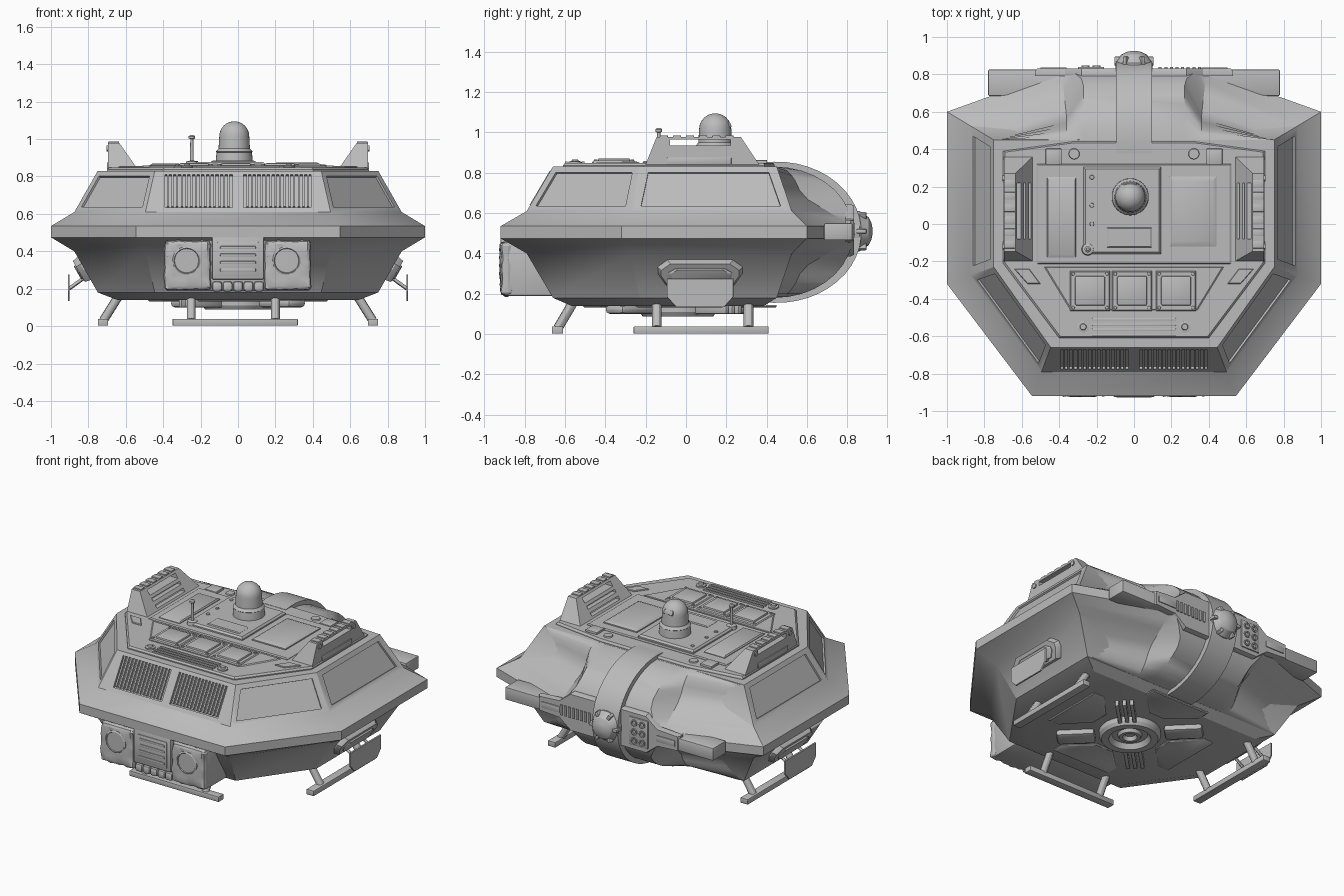
import bpy, bmesh, math
from mathutils import Matrix, Vector, Euler

if "Cube" in bpy.data.objects:
    bpy.data.objects.remove(bpy.data.objects["Cube"])

GREY = (0.5, 0.5, 0.5, 1)
grey = bpy.data.materials.new("plain_grey")
grey.use_nodes = True
grey.diffuse_color = GREY
grey.node_tree.nodes["Principled BSDF"].inputs["Base Color"].default_value = GREY


def finish(name, bm, recalc=True):
    if recalc:
        bmesh.ops.recalc_face_normals(bm, faces=bm.faces)
    me = bpy.data.meshes.new(name)
    bm.to_mesh(me)
    bm.free()
    me.materials.append(grey)
    me.shade_smooth()
    me.set_sharp_from_angle(angle=math.radians(30))
    bpy.context.collection.objects.link(bpy.data.objects.new(name, me))


def box(name, loc, size, bevel=0.0, rot=(0, 0, 0)):
    bm = bmesh.new()
    bmesh.ops.create_cube(bm, size=1, matrix=Matrix.Diagonal((*size, 1)))
    if bevel:
        bmesh.ops.bevel(bm, geom=bm.edges[:], offset=bevel, segments=2, profile=0.5, affect='EDGES')
    bm.transform(Matrix.Translation(loc) @ Euler(rot).to_matrix().to_4x4())
    finish(name, bm)


def loft(name, rings):
    bm = bmesh.new()
    vs = [[bm.verts.new(p) for p in r] for r in rings]
    n = len(vs[0])
    for a, b in zip(vs, vs[1:]):
        for i in range(n):
            bm.faces.new((a[i], a[(i + 1) % n], b[(i + 1) % n], b[i]))
    bm.faces.new(vs[0][::-1])
    bm.faces.new(vs[-1])
    finish(name, bm)


def prism(name, pts, z0, z1, chamfer=0.0, mat=Matrix()):
    c = sum((Vector(p) for p in pts), Vector((0, 0))) / len(pts)
    top = [c + (Vector(p) - c) * (1 - chamfer) for p in pts]
    zm = z1 - 0.4 * (z1 - z0)
    rings = [[(*p, z0) for p in pts], [(*p, zm) for p in pts], [(*p, z1) for p in top]]
    loft(name, [[mat @ Vector(p) for p in r] for r in rings])


def plate(name, x0, x1, y0, y1, z0, z1, chamfer=0.08):
    prism(name, [(x0, y0), (x1, y0), (x1, y1), (x0, y1)], z0, z1, chamfer)


def lathe(name, profile, loc=(0, 0, 0), rot=(0, 0, 0), n=32):
    m = Matrix.Translation(loc) @ Euler(rot).to_matrix().to_4x4()
    loft(name, [[m @ Vector((r * math.cos(a), r * math.sin(a), z))
                 for a in (2 * math.pi * i / n for i in range(n))] for r, z in profile])


def rod(name, a, b, r, n=12):
    a, b = Vector(a), Vector(b)
    rot = (b - a).to_track_quat('Z', 'Y').to_euler()
    lathe(name, [(r, 0), (r, (b - a).length)], a, rot, n)


# Hull: faceted body flaring to the waist, recessed windows and front grilles
def spread(z):
    d = abs(z - 0.505)
    return max(0, min(1, 1 - (d - 0.03) / 0.15, 0.5 * (0.325 - d) / 0.22)) if d > 0.105 else min(1, 1 - (d - 0.03) / 0.15)


def hull_ring(z, k=1.0):
    f = spread(z)
    half = [(0.445 + 0.1 * f, -0.66 - 0.26 * f), (0.75 + 0.25 * f, -0.23 - 0.09 * f),
            (0.75 + 0.25 * f, 0.45 + 0.15 * f)]
    pts = half + [(-x, y) for x, y in half[::-1]]
    return [Vector((x * k, y * k, z)) for x, y in pts]


def recess(bm, quad, uvs, depth):
    a, b, c, d = quad
    n = (b - a).cross(d - a).normalized()
    inner = [(a.lerp(b, u)).lerp(d.lerp(c, u), v) for u, v in uvs]
    floor = [p - n * depth for p in inner]
    for i in range(4):
        j = (i + 1) % 4
        for q in ((quad[i], quad[j], inner[j], inner[i]), (inner[i], inner[j], floor[j], floor[i])):
            bm.faces.new([bm.verts.new(p) for p in q])
    bm.faces.new([bm.verts.new(p) for p in floor])


bm = bmesh.new()
levels = [hull_ring(0.14, 0.86)] + [hull_ring(z) for z in (0.18, 0.4, 0.475, 0.535, 0.61, 0.83)]
WINDOW = [(0.06, 0.12), (0.94, 0.12), (0.93, 0.87), (0.07, 0.87)]
GRILLE = [(0.06, 0.11), (0.8, 0.11), (0.87, 0.91), (0.067, 0.91)]
for k, (lo, up) in enumerate(zip(levels, levels[1:])):
    for i in range(6):
        j = (i + 1) % 6
        quad = [lo[i], lo[j], up[j], up[i]]
        if k == 5 and i in (0, 1, 3, 4):
            recess(bm, quad, WINDOW, 0.012)
        elif k == 5 and i == 5:
            ml, mu = (lo[i] + lo[j]) / 2, (up[i] + up[j]) / 2
            recess(bm, [ml, lo[j], up[j], mu], GRILLE, 0.015)
            recess(bm, [lo[i], ml, mu, up[i]], [(1 - GRILLE[q][0], GRILLE[q][1]) for q in (1, 0, 3, 2)], 0.015)
        else:
            bm.faces.new([bm.verts.new(p) for p in quad])
bm.faces.new([bm.verts.new(p) for p in levels[-1]])
bm.faces.new([bm.verts.new(p) for p in levels[0][::-1]])
bmesh.ops.remove_doubles(bm, verts=bm.verts, dist=1e-4)
finish("hull", bm, recalc=False)

for s in (-1, 1):
    for i in range(14):
        box("grille_slat", (s * (0.05 + 0.025 * i), -0.718, 0.7225), (0.011, 0.016, 0.2), 0, (-0.534, 0, 0))

# Rounded rear shell with a bulged centre
rings = []
for deg in [90, 80, 70, 60, 50, 40, 30, 18.85, 12, 5.3, -5.3, -12, -18.85, -30, -40, -50, -60, -70, -80, -90]:
    a = math.radians(deg)
    z = 0.505 + 0.325 * math.sin(a)
    f, c = spread(z), math.cos(a)
    half = [(0.75 + 0.25 * f, 0.45 + 0.15 * f), (0.36 + 0.03 * f, 0.45 + 0.37 * (0.6 * f + 0.4 * c)),
            (0.27 + 0.1 * f, 0.44 + 0.39 * c)]
    rings.append([(x, y, z) for x, y in half] + [(-x, y, z) for x, y in half[::-1]])
loft("rear_shell", rings)

# Curved strap over the rear
rings = []
for deg in range(100, -101, -8):
    a = math.radians(deg)
    c, s = math.cos(a), math.sin(a)
    o, i = (0.45 + 0.42 * c, 0.505 + 0.35 * s), (0.43 + 0.36 * c, 0.505 + 0.3 * s)
    rings.append([(-0.095, *i), (-0.095, *o), (0.095, *o), (0.095, *i)])
loft("rear_strap", rings)

# Rear bar, equipment panels and hub
box("rear_bar", (0, 0.755, 0.508), (1.56, 0.14, 0.085), 0.006)
REAR = Matrix(((1, 0, 0, 0), (0, 0, 1, 0.79), (0, 1, 0, 0.515), (0, 0, 0, 1)))
for s, name in ((1, "grille_panel"), (-1, "socket_panel")):
    outline = [(s * 0.08, -0.13), (s * 0.28, -0.13), (s * 0.37, -0.06), (s * 0.53, -0.05), (s * 0.53, 0.05),
               (s * 0.37, 0.06), (s * 0.28, 0.13), (s * 0.08, 0.13)]
    prism(name, outline, 0, 0.042, 0.06, REAR)
    box("panel_inset", (s * 0.43, 0.833, 0.512), (0.14, 0.01, 0.04), 0.003)
for i in range(8):
    box("rear_rib", (0.14 + 0.03 * i, 0.833, 0.515), (0.016, 0.012, 0.07))
box("socket_block", (-0.23, 0.832, 0.515), (0.14, 0.016, 0.19), 0.005)
for x in (-0.26, -0.2):
    for z in (0.455, 0.515, 0.575):
        lathe("rear_socket", [(0.022, 0), (0.022, 0.012), (0.014, 0.012), (0.012, 0.004)],
              (x, 0.836, z), (-math.pi / 2, 0, 0), 12)
lathe("rear_hub", [(0.1, 0), (0.1, 0.04), (0.085, 0.06), (0.07, 0.085), (0.04, 0.1), (0.015, 0.105)],
      (0, 0.82, 0.51), (-math.pi / 2, 0, 0), 24)
for i in range(6):
    a = i * math.pi / 3
    box("hub_guard", (0.085 * math.cos(a), 0.87, 0.51 + 0.085 * math.sin(a)), (0.04, 0.05, 0.022), 0.005, (0, -a, 0))

# Deck plates
prism("deck_plate", [(-0.4, -0.61), (0.4, -0.61), (0.7, -0.21), (0.7, 0.39), (0.33, 0.44), (-0.33, 0.44),
                     (-0.7, 0.39), (-0.7, -0.21)], 0.82, 0.848, 0.015)
plate("main_platform", -0.52, 0.52, -0.215, 0.32, 0.84, 0.858, 0.02)
prism("front_tray", [(-0.34, -0.46), (0.34, -0.46), (0.48, -0.23), (-0.48, -0.23)], 0.84, 0.853, 0.02)
plate("turret_base", -0.27, 0.145, -0.16, 0.305, 0.85, 0.878, 0.05)
plate("base_panel", -0.145, 0.095, -0.125, -0.02, 0.87, 0.885)
plate("right_hatch", 0.19, 0.44, -0.12, 0.255, 0.85, 0.876, 0.15)
plate("left_hatch", -0.465, -0.31, -0.18, 0.25, 0.85, 0.87, 0.08)
for x in (-0.235, -0.01, 0.225):
    plate("pad_frame", x - 0.107, x + 0.107, -0.465, -0.25, 0.845, 0.86, 0.05)
    box("pad_cushion", (x, -0.357, 0.86), (0.16, 0.16, 0.024), 0.01)
    for u in (-1, 1):
        for v in (-1, 1):
            lathe("pad_bolt", [(0.01, 0), (0.008, 0.01)], (x + u * 0.09, -0.357 + v * 0.09, 0.856), n=8)
for i in range(4):
    box("deck_slat", (0, -0.51 - 0.028 * i, 0.85), (0.45, 0.014, 0.014), 0.003)
for s in (-1, 1):
    lathe("deck_knob", [(0.032, 0), (0.032, 0.01), (0.018, 0.012), (0.015, 0.02)], (s * 0.272, -0.55, 0.846), n=20)
    lathe("rear_deck_cap", [(0.03, 0), (0.027, 0.01)], (s * 0.32, 0.375, 0.846), n=20)
    box("deck_block", (s * 0.43, 0.36, 0.853), (0.085, 0.085, 0.02), 0.004)
    prism("corner_marker", [(s * 0.5, -0.32), (s * 0.57, -0.32), (s * 0.64, -0.24), (s * 0.56, -0.24)], 0.845, 0.855, 0.1)
for y in (0.25, 0.1, 0.0):
    lathe("base_bolt", [(0.013, 0), (0.011, 0.008)], (-0.225, y, 0.876), n=10)

# Domed turret with a viewing slot
dome = [(0.08 * math.cos(math.radians(t)), 0.165 + 0.08 * math.sin(math.radians(t))) for t in range(0, 86, 12)]
lathe("turret_dome", [(0.1, 0), (0.098, 0.05), (0.092, 0.09), (0.084, 0.1)] + dome, (-0.02, 0.145, 0.85))
lathe("turret_collar", [(0.092, 0), (0.098, 0.005), (0.092, 0.012)], (-0.02, 0.145, 0.928))
box("turret_visor", (-0.02, 0.208, 1.035), (0.07, 0.03, 0.032), 0.008, (0.35, 0, 0))

# Antenna
lathe("antenna", [(0.035, 0), (0.03, 0.03), (0.01, 0.035), (0.008, 0.15), (0.017, 0.153), (0.017, 0.165),
                  (0.008, 0.172)], (-0.247, -0.135, 0.85), n=16)


# Side fins with recessed slots, one open slot and teeth
def fin_ring(s, z, ya=None, yb=None, inset=0.0):
    t = (z - 0.83) / 0.15
    y0 = -0.205 + 0.06 * t if ya is None else ya
    y1 = 0.37 - 0.1 * t if yb is None else yb
    xi = 0.53 + 0.105 * t + inset
    return [(s * xi, y0, z), (s * 0.695, y0, z), (s * 0.695, y1, z), (s * xi, y1, z)]


for s in (-1, 1):
    for z0, z1, slot in ((0.83, 0.86, 0), (0.86, 0.88, 1), (0.88, 0.9, 0), (0.9, 0.918, 1), (0.918, 0.935, 0),
                         (0.935, 0.965, 2), (0.965, 0.978, 0)):
        if slot == 0:
            loft("fin_rail", [fin_ring(s, z) for z in (z0, z1)])
        else:
            loft("fin_front_post", [fin_ring(s, z, yb=-0.08) for z in (z0, z1)])
            loft("fin_rear_post", [fin_ring(s, z, ya=0.22) for z in (z0, z1)])
        if slot == 1:
            loft("fin_core", [fin_ring(s, z, -0.08, 0.22, 0.03) for z in (z0, z1)])
    for i in range(6):
        box("fin_tooth", (s * 0.665, -0.11 + 0.065 * i, 0.98), (0.06, 0.04, 0.012), 0.003)
    box("fin_side_panel", (s * 0.695, 0.065, 0.858), (0.012, 0.32, 0.036), 0.004)
    for y in (-0.12, 0.245):
        rod("fin_bolt", (s * 0.69, y, 0.95), (s * 0.702, y, 0.95), 0.016)

# Front bumper: backing box, wrinkled packs, lamps and middle vent
box("bumper_body", (0, -0.76, 0.325), (0.77, 0.26, 0.27), 0.008)
for x in (-0.27, 0.265):
    bm = bmesh.new()
    bmesh.ops.create_cube(bm, size=1, matrix=Matrix.Diagonal((0.25, 0.055, 0.265, 1)))
    bmesh.ops.bevel(bm, geom=bm.edges[:], offset=0.02, segments=2, profile=0.5, affect='EDGES')
    bmesh.ops.subdivide_edges(bm, edges=bm.edges[:], cuts=6, use_grid_fill=True)
    for v in bm.verts:
        p = v.co
        w = math.sin(70 * p.x + 3 * math.sin(45 * p.z)) * math.cos(60 * p.z + 30 * p.x)
        v.co = Vector((p.x * (1 + 0.025 * w), p.y * (1 + 0.25 * w), p.z * (1 + 0.025 * w)))
    bm.transform(Matrix.Translation((x, -0.89, 0.325)))
    finish("bumper_pack", bm)
    lathe("bumper_lamp", [(0.075, 0), (0.075, 0.03), (0.067, 0.035), (0.064, 0.03)],
          (x - 0.005, -0.89, 0.35), (math.pi / 2, 0, 0))
box("bumper_vent", (0, -0.8, 0.365), (0.28, 0.24, 0.23), 0.008)
box("vent_frame", (0, -0.918, 0.36), (0.22, 0.012, 0.18), 0.004)
for i in range(5):
    box("sill_roll", (-0.112 + 0.056 * i, -0.89, 0.212), (0.054, 0.04, 0.055), 0.015)
for i in range(4):
    box("vent_slat", (0, -0.923, 0.3 + 0.04 * i), (0.19, 0.01, 0.016), 0.004)

# Side pods with hanging paddles, and side skids
for s in (-1, 1):
    m = Matrix(((0, 0.5 * s, 0.866 * s, 0.818 * s), (1, 0, 0, 0.07), (0, 0.866, -0.5, 0.305), (0, 0, 0, 1)))
    pod = [(-0.21, 0.0), (-0.17, -0.065), (0.17, -0.065), (0.21, 0.0), (0.21, 0.035), (0.16, 0.075),
           (-0.16, 0.075), (-0.21, 0.035)]
    prism("side_pod", pod, -0.03, 0.035, 0.08, m)
    prism("side_pod_lens", [(x * 0.75, y * 0.6) for x, y in pod], 0.03, 0.045, 0.08, m)
    side = Matrix(((0, 0, s, 0.9 * s), (1, 0, 0, 0.07), (0, 1, 0, 0.205), (0, 0, 0, 1)))
    prism("paddle", [(-0.165, -0.02), (-0.12, -0.07), (0.12, -0.07), (0.165, -0.02), (0.165, 0.07),
                     (-0.165, 0.07)], 0, 0.01, 0.01, side)
    for y in (-0.02, 0.16):
        rod("paddle_arm", (s * 0.82, y, 0.26), (s * 0.903, y, 0.2), 0.01)
    box("side_skid", (s * 0.722, 0.075, 0.02), (0.055, 0.67, 0.036), 0.004)
    for y in (-0.145, 0.31):
        rod("side_leg", (s * 0.72, y, 0.03), (s * 0.62, y, 0.19), 0.024)
for x in (-0.25, 0.2):
    rod("front_leg", (x, -0.635, 0.03), (x, -0.54, 0.19), 0.024)
box("front_skid", (-0.015, -0.637, 0.02), (0.67, 0.055, 0.036), 0.004)

# Underside thruster with diagonal pods and ribs, and belly panels
lathe("thruster", [(0.19, 0.15), (0.19, 0.11), (0.175, 0.088), (0.13, 0.088), (0.11, 0.12), (0.075, 0.12),
                   (0.065, 0.1), (0.045, 0.1), (0.035, 0.125)], (0, -0.04, 0))
DIAG = math.pi / 4
for s in (-1, 1):
    box("diagonal_pod", (-s * 0.235, -0.04 + s * 0.235, 0.122), (0.24, 0.13, 0.044), 0.02, (0, 0, -DIAG))
    for t in (-0.045, 0, 0.045):
        box("thruster_rib", (s * 0.2 - t * 0.707, -0.04 + s * 0.2 + t * 0.707, 0.12), (0.22, 0.024, 0.04), 0.005,
            (0, 0, DIAG))
for i in range(4):
    turn = Matrix.Translation((0, -0.03, 0)) @ Matrix.Rotation(i * math.pi / 2, 4, 'Z')
    prism("belly_panel", [(0.25, -0.06), (0.4, -0.22), (0.48, -0.22), (0.48, 0.22), (0.4, 0.22), (0.25, 0.06)],
          0.145, 0.132, 0.05, turn)
